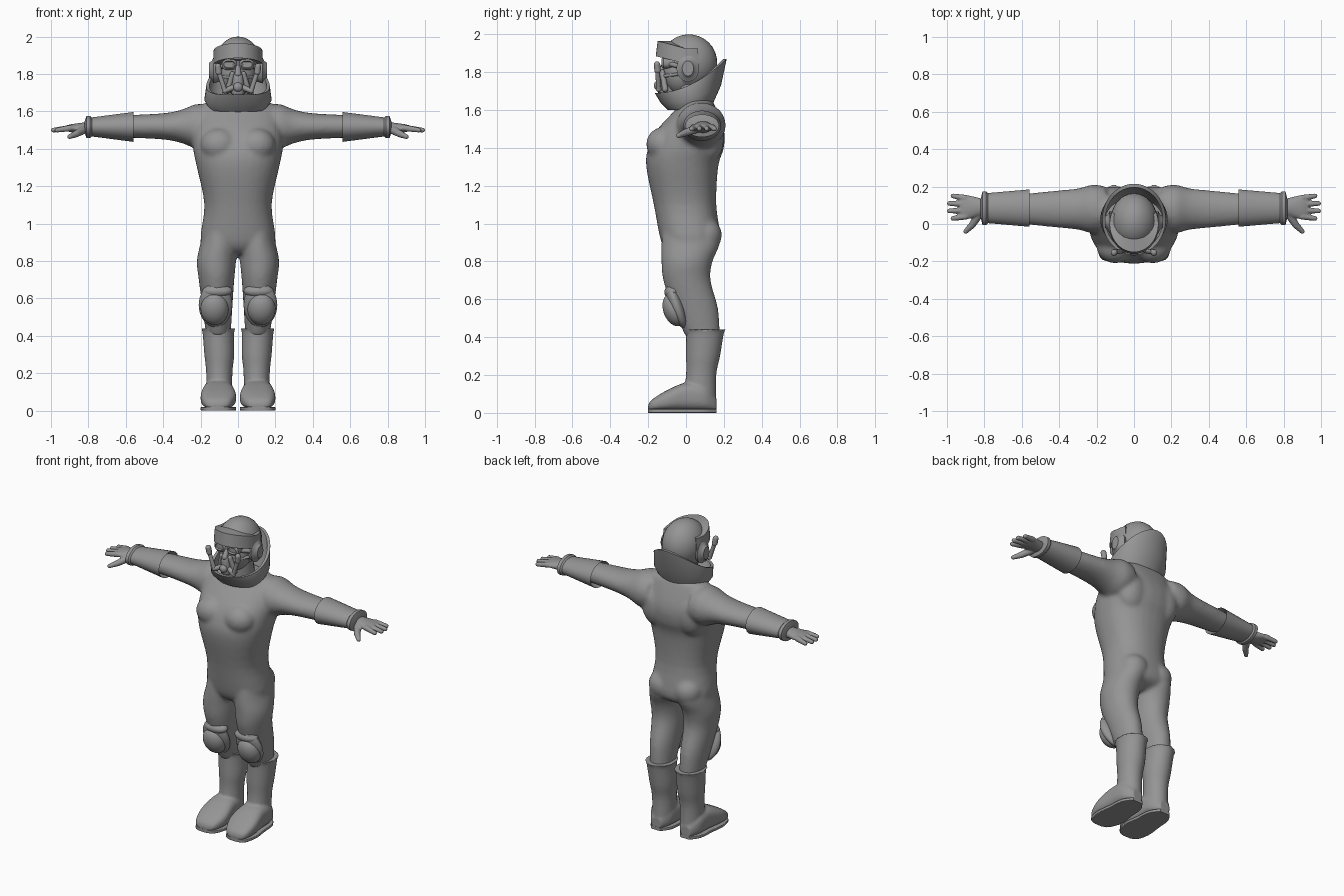
import bpy
import bmesh
from math import sin, cos, pi, radians, copysign
from mathutils import Vector, Matrix

default_cube = bpy.data.objects.get("Cube")
if default_cube:
    bpy.data.objects.remove(default_cube, do_unlink=True)

grey = bpy.data.materials.new("plain grey")
grey.use_nodes = True
grey.diffuse_color = (.3, .3, .3, 1)
grey.node_tree.nodes["Principled BSDF"].inputs["Base Color"].default_value = grey.diffuse_color


def skin(bm, rings, loop=False):
    """Bridge rings of points with quads; close the run on itself or cap both ends."""
    layers = [[bm.verts.new(point) for point in ring] for ring in rings]
    pairs = list(zip(layers, layers[1:]))
    if loop:
        pairs.append((layers[-1], layers[0]))
    else:
        bm.faces.new(layers[0])
        bm.faces.new(layers[-1])
    for low, high in pairs:
        for i in range(len(low)):
            bm.faces.new((low[i - 1], low[i], high[i], high[i - 1]))


def spline(rows, steps):
    """Smooth interpolation of section rows."""
    rows = [Vector(row) for row in rows]
    padded = [rows[0]] + rows + [rows[-1]]
    result = []
    for before, start, end, after in zip(padded, rows, rows[1:], padded[3:]):
        for step in range(steps):
            t = step / steps
            cubic = 3 * (start - end) + after - before
            square = 2 * before - 5 * start + 4 * end - after
            result.append(start + t / 2 * (end - before + t * (square + t * cubic)))
    return result + [rows[-1]]


def loft(bm, axis, rows, power=2, steps=4, sides=32):
    """Each row is a position on the axis, then the section's extents on the other two."""
    first, second = [k for k in range(3) if k != axis]
    rings = []
    for position, left, right, low, high in spline(rows, steps):
        ring = []
        for i in range(sides):
            angle = 2 * pi * (i + .5) / sides
            across, up = [copysign(abs(f) ** (2 / power), f) for f in (cos(angle), sin(angle))]
            point = Vector()
            point[axis] = position
            point[first] = (left + right + (right - left) * across) / 2
            point[second] = (low + high + (high - low) * up) / 2
            ring.append(point)
        rings.append(ring)
    skin(bm, rings)


def around(centre, rows):
    """Turn rows of position and two radii about a centre line into loft rows."""
    u, v = centre
    return [(position, u - ru, u + ru, v - rv, v + rv) for position, ru, rv in rows]


def ball(bm, centre, radii, tilt=0):
    matrix = Matrix.LocRotScale(Vector(centre), Matrix.Rotation(radians(tilt), 3, 'X'), Vector(radii))
    bmesh.ops.create_uvsphere(bm, u_segments=32, v_segments=16, radius=1, matrix=matrix)


def rod(bm, start, end, start_radius, end_radius):
    """Tapered rod with rounded ends."""
    start, end = Vector(start), Vector(end)
    turn = (end - start).to_track_quat('Z', 'Y')
    matrix = Matrix.LocRotScale((start + end) / 2, turn, None)
    bmesh.ops.create_cone(bm, cap_ends=True, segments=16, radius1=start_radius,
                          radius2=end_radius, depth=(end - start).length, matrix=matrix)
    ball(bm, start, [start_radius] * 3)
    ball(bm, end, [end_radius] * 3)


def mirror(bm):
    """Copy everything so far to the other side of the body."""
    copy = bmesh.ops.duplicate(bm, geom=bm.verts[:] + bm.edges[:] + bm.faces[:])["geom"]
    copied_verts = [item for item in copy if isinstance(item, bmesh.types.BMVert)]
    bmesh.ops.scale(bm, vec=(-1, 1, 1), verts=copied_verts)


def finish(bm, name, voxel=0, relax=0):
    """Make the object; a voxel size blends its pieces into one surface."""
    bmesh.ops.recalc_face_normals(bm, faces=bm.faces[:])
    mesh = bpy.data.meshes.new(name)
    bm.to_mesh(mesh)
    bm.free()
    mesh.materials.append(grey)
    mesh.polygons.foreach_set("use_smooth", [True] * len(mesh.polygons))
    mesh.set_sharp_from_angle(angle=radians(40))
    part = bpy.data.objects.new(name, mesh)
    bpy.context.scene.collection.objects.link(part)
    if voxel:
        remesh = part.modifiers.new("blend", 'REMESH')
        remesh.mode = 'VOXEL'
        remesh.voxel_size = voxel
        remesh.use_smooth_shade = True
        smooth = part.modifiers.new("relax", 'SMOOTH')
        smooth.iterations = relax


# Suit: legs, arms, chest, seat and shoulder blades mirrored, then blended with the torso
bm = bmesh.new()
legs = [(1, .01, .18, -.12, .16), (.9, 0, .2, -.13, .18), (.8, .01, .22, -.13, .14),
        (.7, .02, .21, -.12, .13), (.55, .03, .19, -.07, .17), (.4, .04, .17, 0, .18)]
loft(bm, 2, legs)
arms = [(.15, .12, .11), (.22, .13, .12), (.3, .11, .09), (.4, .1, .07), (.6, .08, .06)]
loft(bm, 0, around((.08, 1.52), arms))
ball(bm, (.1, -.12, 1.42), (.1, .09, .09))
ball(bm, (.09, .1, .94), (.09, .09, .09))
ball(bm, (.12, .12, 1.45), (.1, .08, .13))
mirror(bm)
torso = [(1.66, .1, -.03, .13), (1.63, .2, -.03, .15), (1.5, .24, -.15, .2), (1.4, .24, -.2, .2),
         (1.3, .22, -.21, .17), (1.1, .18, -.17, .16), (.9, .2, -.13, .18), (.84, .12, -.08, .1)]
loft(bm, 2, [(z, -width, width, front, back) for z, width, front, back in torso], power=2.3)
finish(bm, "suit_body", voxel=.012, relax=6)

# Gauntlet cuffs, each with a wrist ring
bm = bmesh.new()
wrist = (.085, 1.517)
loft(bm, 0, around(wrist, [(.6, .08, .06), (.56, .1, .08), (.79, .08, .05)]), steps=1)
loft(bm, 0, around(wrist, [(.78, .08, .05), (.79, .09, .06), (.81, .09, .06), (.82, .05, .03)]), steps=1)
mirror(bm)
finish(bm, "gauntlet_cuffs")

# Hands: palm, four fanned fingers and a thumb
bm = bmesh.new()
palm = [(.79, .04, .03), (.83, .05, .03), (.9, .065, .02), (.93, .05, .01)]
loft(bm, 0, around((.09, 1.51), palm))
for finger in range(4):
    reach = .99 - .01 * (finger - 1.5) ** 2
    rod(bm, (.9, .04 + .033 * finger, 1.51), (reach, .03 + .04 * finger, 1.5), .017, .013)
knuckle = (.865, -.005, 1.48)
rod(bm, (.83, .05, 1.5), knuckle, .023, .019)
rod(bm, knuckle, (.9, -.04, 1.465), .019, .013)
mirror(bm)
finish(bm, "hands", voxel=.005, relax=2)

# Boots: shaft with a lip, blended into the foot
bm = bmesh.new()
shaft = [(.44, .01, .2, -.01, .21), (.42, .02, .19, 0, .2), (.3, .02, .18, 0, .18),
         (.2, .03, .17, 0, .16), (.04, .03, .17, -.02, .16)]
foot = [(-.2, .08, .14, .04), (-.18, .04, .18, .07), (-.1, .01, .2, .12),
        (0, .02, .19, .16), (.1, .03, .18, .15), (.16, .07, .14, .08)]
loft(bm, 2, shaft)
loft(bm, 1, [(y, inner, outer, .01, top) for y, inner, outer, top in foot], power=2.8)
mirror(bm)
finish(bm, "boots", voxel=.008, relax=3)

# Flat soles follow the outline of the feet
bm = bmesh.new()
loft(bm, 1, [(y, inner, outer, 0, .02) for y, inner, outer, top in foot], power=9)
mirror(bm)
finish(bm, "soles")

# Knee pads: shell, raised dome and top band
bm = bmesh.new()
ball(bm, (.12, -.05, .565), (.09, .04, .125), tilt=20)
ball(bm, (.125, -.06, .545), (.075, .06, .09), tilt=20)
ball(bm, (.11, -.07, .64), (.08, .045, .035), tilt=10)
mirror(bm)
finish(bm, "knee_pads")

# Flared collar, low in front and high behind, with an inner wall
bm = bmesh.new()
profile = [(.15, .12, 1.6, 1.64), (.18, .16, 1.64, 1.73), (.17, .19, 1.69, 1.87)]
walls = [(1, row) for row in profile] + [(.9, row) for row in reversed(profile)]
rings = []
for shrink, (width, depth, front, back) in walls:
    ring = []
    for i in range(48):
        angle = 2 * pi * i / 48
        rise = ((1 + sin(angle)) / 2) ** 2
        ring.append((shrink * width * cos(angle), .025 + shrink * depth * sin(angle),
                     front + (back - front) * rise))
    rings.append(ring)
skin(bm, rings, loop=True)
finish(bm, "collar")

# Neck, face and nose
bm = bmesh.new()
rod(bm, (0, .03, 1.6), (0, .01, 1.76), .09, .08)
ball(bm, (0, -.025, 1.795), (.095, .095, .115))
rod(bm, (0, -.115, 1.84), (0, -.135, 1.8), .012, .018)
finish(bm, "neck_and_face")

# Helmet shell, cut back below the brow to show the face
bm = bmesh.new()
ball(bm, (0, .015, 1.85), (.126, .15, .15))
for vert in bm.verts:
    if vert.co.z < 1.86:
        vert.co.y = max(vert.co.y, -.02)
finish(bm, "helmet")

# Raised brow visor wrapping round the front
bm = bmesh.new()
rings = []
for i in range(33):
    angle = radians(-205 + 230 * i / 32)
    bottom = 1.845 + .04 * max(0, -sin(angle))
    top = bottom + .08
    section = ((.11, .12, bottom), (.135, .16, bottom), (.13, .15, top), (.08, .08, top))
    rings.append([(width * cos(angle), depth * sin(angle), z) for width, depth, z in section])
skin(bm, rings)
finish(bm, "brow_visor")

# Ear cups
bm = bmesh.new()
cup = [(.1, .05, .06), (.13, .06, .07), (.14, .04, .05), (.155, .03, .04)]
loft(bm, 0, around((.01, 1.82), cup), steps=1)
mirror(bm)
finish(bm, "ear_cups")

# Goggles: rimmed lenses, side straps and a bridge
bm = bmesh.new()
lens = [(-.06, .04, .03), (-.12, .04, .03), (-.13, .03, .02), (-.12, .03, .015)]
loft(bm, 1, around((.046, 1.85), lens), power=2.6, steps=1)
rod(bm, (.07, -.09, 1.845), (.115, -.03, 1.83), .012, .014)
rod(bm, (0, -.115, 1.85), (.02, -.115, 1.85), .008, .008)
mirror(bm)
finish(bm, "goggles")

# Breathing mask: upright tubes with knobs, links, straps, mouthpiece and filter
bm = bmesh.new()
tube_base, tube_top = (.07, -.145, 1.71), (.103, -.15, 1.81)
rod(bm, tube_base, tube_top, .013, .012)
rod(bm, tube_top, (.107, -.153, 1.84), .017, .017)
rod(bm, tube_base, (.02, -.125, 1.73), .014, .016)
rod(bm, (.03, -.125, 1.8), (.055, -.11, 1.71), .014, .016)
rod(bm, (.045, -.11, 1.78), (.1, -.04, 1.79), .009, .009)
mirror(bm)
mouthpiece = [(1.69, .025, .04), (1.7, .035, .05), (1.79, .03, .05), (1.81, .02, .03)]
loft(bm, 2, around((0, -.1), mouthpiece), power=2.6)
ball(bm, (0, -.15, 1.73), (.025, .02, .025))
finish(bm, "breathing_mask")
